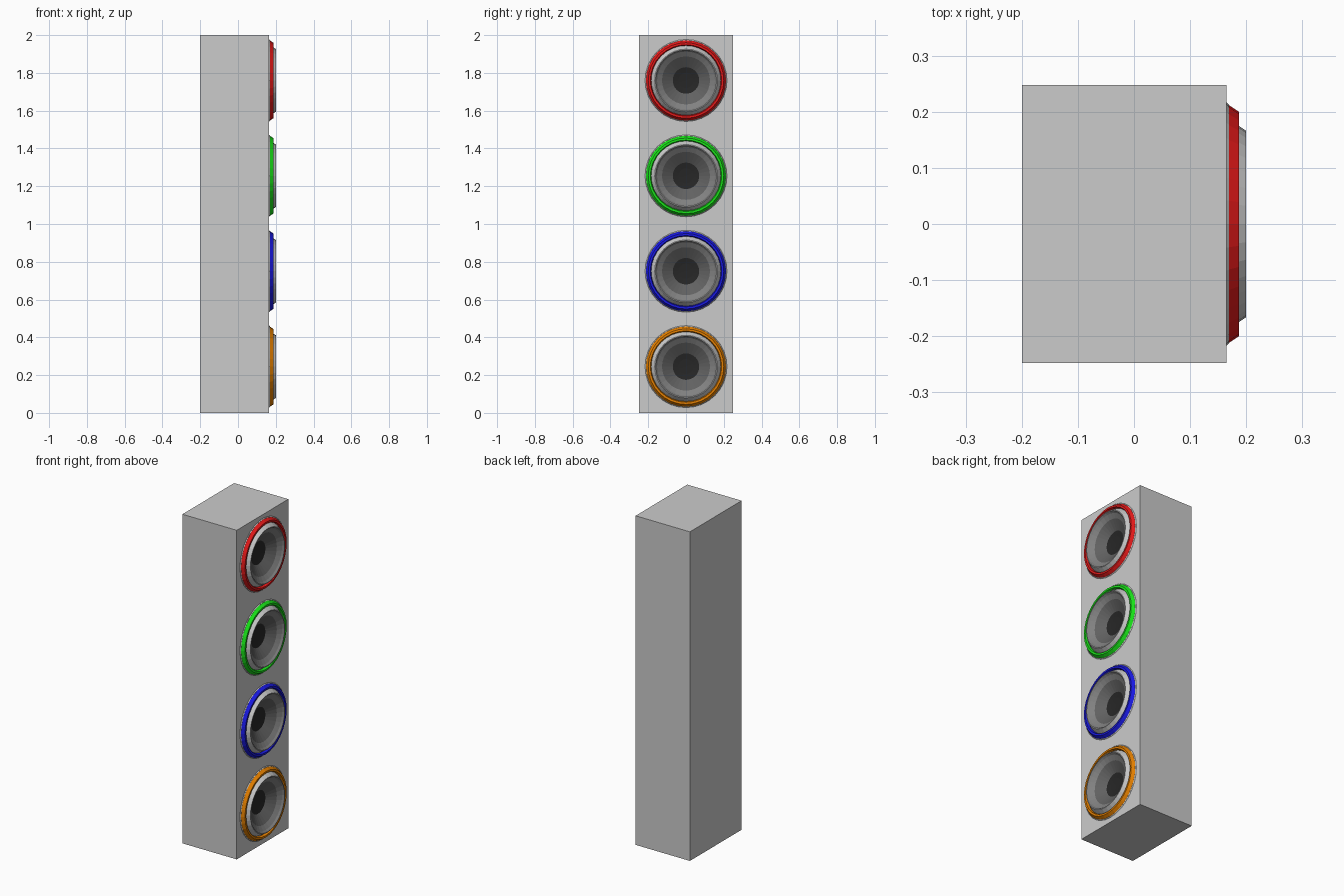
import bpy, bmesh
from math import cos, sin, pi

if "Cube" in bpy.data.objects:
    bpy.data.objects.remove(bpy.data.objects["Cube"])

SIDES = 32
FRONT_X = 0.165


def material(name, rgb):
    m = bpy.data.materials.new(name)
    m.diffuse_color = (*rgb, 1)
    m.use_nodes = True
    m.node_tree.nodes["Principled BSDF"].inputs["Base Color"].default_value = m.diffuse_color
    return m


def add_object(name, bm, mat=None):
    me = bpy.data.meshes.new(name)
    bm.to_mesh(me)
    bm.free()
    ob = bpy.data.objects.new(name, me)
    bpy.context.collection.objects.link(ob)
    if mat:
        me.materials.append(mat)
    return ob


def lathe(name, profile, z, mat=None):
    """Spin (x, radius) points, listed from outside inwards, about the x axis."""
    bm = bmesh.new()
    rings = [[bm.verts.new((x, r * cos(2 * pi * j / SIDES), z + r * sin(2 * pi * j / SIDES)))
              for j in range(SIDES)] for x, r in profile]
    for a, b in zip(rings, rings[1:]):
        for j in range(SIDES):
            k = (j + 1) % SIDES
            bm.faces.new((a[j], a[k], b[k], b[j]))
    bmesh.ops.remove_doubles(bm, verts=bm.verts, dist=1e-5)
    return add_object(name, bm, mat)


cone_mat = material("dark_grey", (0.22, 0.22, 0.22))
inner_mat = material("darker_grey", (0.12, 0.12, 0.12))
cap_mat = material("black", (0.02, 0.02, 0.02))
colours = [("orange", (0.8, 0.22, 0.0)), ("blue", (0.01, 0.01, 0.8)),
           ("green", (0.01, 0.8, 0.01)), ("red", (0.8, 0.01, 0.01))]
heights = [0.245 + 0.505 * i for i in range(4)]

# cabinet box
bm = bmesh.new()
bmesh.ops.create_cube(bm, size=1)
for v in bm.verts:
    v.co.x = FRONT_X if v.co.x > 0 else -0.2
    v.co.y *= 0.496
    v.co.z = 2 if v.co.z > 0 else 0
cabinet = add_object("cabinet", bm)

# round pockets for the speakers
cutters = bmesh.new()
for z in heights:
    part = [(0.1, 0.0), (0.1, 0.165), (0.3, 0.165), (0.3, 0.0)]
    rings = [[cutters.verts.new((x, r * cos(2 * pi * j / SIDES), z + r * sin(2 * pi * j / SIDES)))
              for j in range(SIDES)] for x, r in part[1:3]]
    for j in range(SIDES):
        k = (j + 1) % SIDES
        cutters.faces.new((rings[0][j], rings[0][k], rings[1][k], rings[1][j]))
    cutters.faces.new(rings[0])
    cutters.faces.new(rings[1])
bmesh.ops.recalc_face_normals(cutters, faces=cutters.faces)
cutter = add_object("pocket_cutter", cutters)
cutter.hide_render = True
cutter.hide_viewport = True
cut = cabinet.modifiers.new("pockets", "BOOLEAN")
cut.object = cutter
cut.operation = "DIFFERENCE"
cut.solver = "EXACT"

for (colour, rgb), z in zip(colours, heights):
    # thin grey base plate and coloured ring
    lathe(colour + "_base_plate", [(FRONT_X, 0.217), (0.169, 0.213), (0.169, 0.16)], z)
    lathe(colour + "_ring", [(0.169, 0.212), (0.187, 0.2), (0.187, 0.189), (0.172, 0.184)],
          z, material(colour, rgb))
    # light grey raised rim
    lathe(colour + "_rim", [(0.169, 0.187), (0.2, 0.166), (0.2, 0.162)], z)
    # cone in two slopes, with the black centre cap
    lathe(colour + "_surround", [(0.2, 0.162), (0.189, 0.153), (0.172, 0.127)], z, cone_mat)
    lathe(colour + "_cone", [(0.172, 0.127), (0.135, 0.07)], z, inner_mat)
    lathe(colour + "_centre_cap", [(0.135, 0.07), (0.13, 0.04), (0.128, 0.0)], z, cap_mat)
